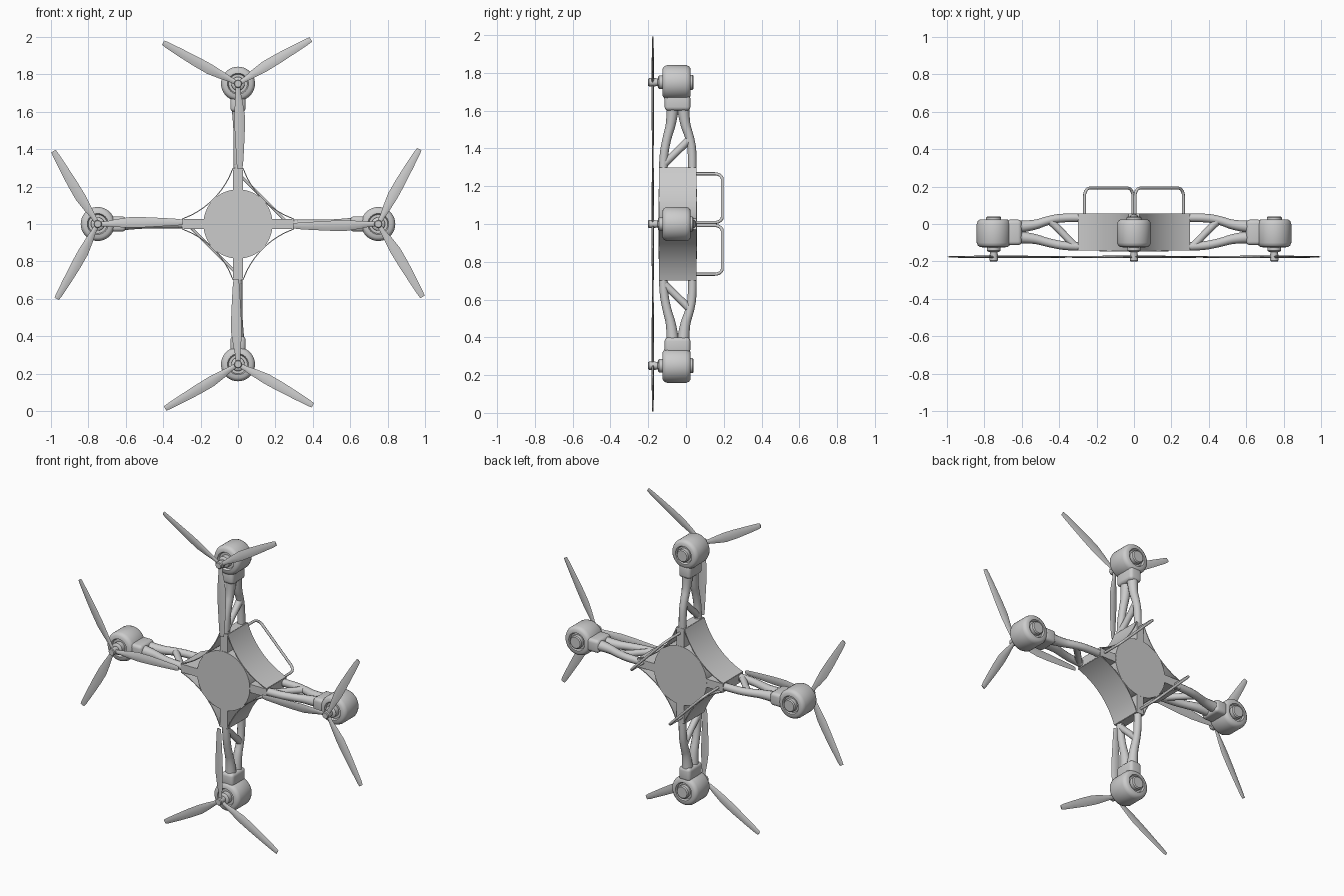
import bpy, bmesh, math
from mathutils import Matrix, Vector

if "Cube" in bpy.data.objects:
    bpy.data.objects.remove(bpy.data.objects["Cube"])

CENTRE = Matrix.Translation((0, 0, 1))


def finish(ob, angle=35):
    bpy.ops.object.select_all(action='DESELECT')
    ob.select_set(True)
    bpy.context.view_layer.objects.active = ob
    bpy.ops.object.shade_smooth_by_angle(angle=math.radians(angle))
    return ob


def from_bm(name, bm, angle=35):
    bmesh.ops.recalc_face_normals(bm, faces=bm.faces)
    me = bpy.data.meshes.new(name)
    bm.to_mesh(me)
    bm.free()
    ob = bpy.data.objects.new(name, me)
    bpy.context.collection.objects.link(ob)
    return finish(ob, angle)


def tube(name, pts, radius, kind='NURBS'):
    """Round bar along points (x, y, z, radius factor)."""
    cu = bpy.data.curves.new(name, 'CURVE')
    cu.dimensions = '3D'
    cu.bevel_depth, cu.bevel_resolution, cu.use_fill_caps = radius, 4, True
    sp = cu.splines.new(kind)
    sp.points.add(len(pts) - 1)
    for p, (x, y, z, r) in zip(sp.points, pts):
        p.co, p.radius = (x, y, z, 1), r
    if kind == 'NURBS':
        sp.order_u, sp.use_endpoint_u, sp.resolution_u = 3, True, 8
    ob = bpy.data.objects.new(name, cu)
    bpy.context.collection.objects.link(ob)
    bpy.ops.object.select_all(action='DESELECT')
    ob.select_set(True)
    bpy.context.view_layer.objects.active = ob
    bpy.ops.object.convert(target='MESH')
    return finish(bpy.context.object, 50)


def lathe(name, profile, x, steps=40):
    """Spin (radius, y) profile around a y axis at the given x."""
    bm = bmesh.new()
    vs = [bm.verts.new((x + r, y, 0)) for r, y in profile]
    es = [bm.edges.new(e) for e in zip(vs, vs[1:])]
    bmesh.ops.spin(bm, geom=vs + es, cent=(x, 0, 0), axis=(0, 1, 0),
                   angle=math.tau, steps=steps)
    bmesh.ops.remove_doubles(bm, verts=bm.verts, dist=1e-4)
    return from_bm(name, bm)


def box(name, lo, hi, bevel=0):
    lo, hi = Vector(lo), Vector(hi)
    bm = bmesh.new()
    bmesh.ops.create_cube(bm, size=1, matrix=Matrix.Translation((lo + hi) / 2)
                          @ Matrix.Diagonal((*(hi - lo), 1)))
    if bevel:
        bmesh.ops.bevel(bm, geom=bm.edges[:], offset=bevel, segments=4,
                        profile=0.5, affect='EDGES')
    return from_bm(name, bm)


def propeller(name, x, y):
    """Three thin tapered blades."""
    bm = bmesh.new()
    # distance, chord, sideways shift, thickness
    stations = [(0.0, .024, 0, .012), (.05, .028, 0, .012), (.1, .042, .002, .012),
                (.17, .056, .004, .011), (.25, .054, .003, .010),
                (.35, .044, .001, .009), (.43, .034, -.001, .008), (.456, .026, -.002, .006)]
    section = [(-.5, 0), (-.25, .4), (.15, .5), (.5, 0), (.15, -.5), (-.25, -.4)]
    for a in (-58.5, 61.5, 181.5):
        c, s = math.cos(math.radians(a)), math.sin(math.radians(a))
        rings = []
        for d, w, off, t in stations:
            ring = []
            for u, v in section:
                q = u * w + off
                ring.append(bm.verts.new((x + c * d - s * q, y + v * t + u * w * .1, s * d + c * q)))
            rings.append(ring)
        for r0, r1 in zip(rings, rings[1:]):
            for i in range(6):
                j = (i + 1) % 6
                bm.faces.new((r0[i], r0[j], r1[j], r1[i]))
        bm.faces.new(rings[0])
        bm.faces.new(rings[-1])
    return from_bm(name, bm, 50)


def wall(name):
    """Thin inward-curving panel between two arms."""
    bm = bmesh.new()
    c, r, t, n = .445, .44, .005, 24
    a0 = math.atan2(.03 - c, .30 - c)
    a1 = math.atan2(.30 - c, .03 - c)
    rows = []
    for i in range(n + 1):
        a = a0 + (a1 - a0) * i / n
        rows.append([bm.verts.new((c + q * math.cos(a), y, c + q * math.sin(a)))
                     for q, y in ((r, -.143), (r, .056), (r + t, .056), (r + t, -.143))])
    for p, q in zip(rows, rows[1:]):
        for i in range(4):
            bm.faces.new((p[i], p[(i + 1) % 4], q[(i + 1) % 4], q[i]))
    bm.faces.new(rows[0])
    bm.faces.new(rows[-1])
    return from_bm(name, bm)


# Central hub drum
hub = lathe("hub_drum", [(0, .057), (.185, .057), (.185, -.146), (0, -.146)], 0, 64)
hub.matrix_world = CENTRE

# One arm along +x, with its motor and propeller
M = .75
parts = [
    wall("hub_wall"),
    box("arm_root", (.15, -.143, -.026), (.30, .056, .026)),
    tube("arm_front_bar", [(.27, -.12, 0, 1), (.36, -.12, 0, 1), (.46, -.10, 0, 1),
                           (.54, -.075, 0, 1.15), (.63, -.07, 0, 1.5)], .023),
    tube("arm_rear_bar", [(.27, .033, 0, 1), (.38, .035, 0, 1), (.46, .02, 0, 1),
                          (.54, -.01, 0, 1.15), (.63, -.015, 0, 1.5)], .023),
    tube("arm_brace", [(.31, -.125, 0, 1.1), (.37, -.06, 0, .85), (.45, .02, 0, 1.1)], .02),
    box("motor_clamp", (.60, -.113, -.041), (.685, .023, .041), .02),
    # Motor can with recessed end faces and shaft
    lathe("motor", [(0, .04), (.034, .04), (.04, .034), (.04, .012), (.05, .012),
                    (.056, .025), (.074, .024), (.085, .016), (.091, 0), (.091, -.1),
                    (.085, -.115), (.074, -.123), (.056, -.125), (.05, -.112),
                    (.036, -.112), (.036, -.142), (.03, -.148), (.019, -.15),
                    (.019, -.168), (0, -.168)], M),
    lathe("propeller_nut", [(0, -.2), (.018, -.2), (.022, -.195), (.022, -.162), (0, -.162)], M, 12),
    propeller("propeller", M, -.176),
]

# Repeat around the hub
for k in range(4):
    m = CENTRE @ Matrix.Rotation(k * math.pi / 2, 4, 'Y')
    for p in parts:
        ob = p
        if k:
            ob = p.copy()
            ob.name = f"{p.name}_{k + 1}"
            bpy.context.collection.objects.link(ob)
        ob.matrix_world = m

# Two rear landing loops, in opposite quadrants
path = []
L, H, R = .262, .192, .04
for i in range(7):
    a = i / 6 * math.pi / 2
    path.append((.006 + (R - R * math.cos(a)) * .71, H - R + R * math.sin(a)))
path = [(.006, .03)] + path
path += [(.27 - u, y) for u, y in reversed(path)]
loop = tube("landing_loop", [(u, y, .272 - u, 1) for u, y in path], .008, 'POLY')
loop.matrix_world = CENTRE
loop2 = loop.copy()
loop2.name = "landing_loop_2"
bpy.context.collection.objects.link(loop2)
loop2.matrix_world = CENTRE @ Matrix.Rotation(math.pi, 4, 'Y')
